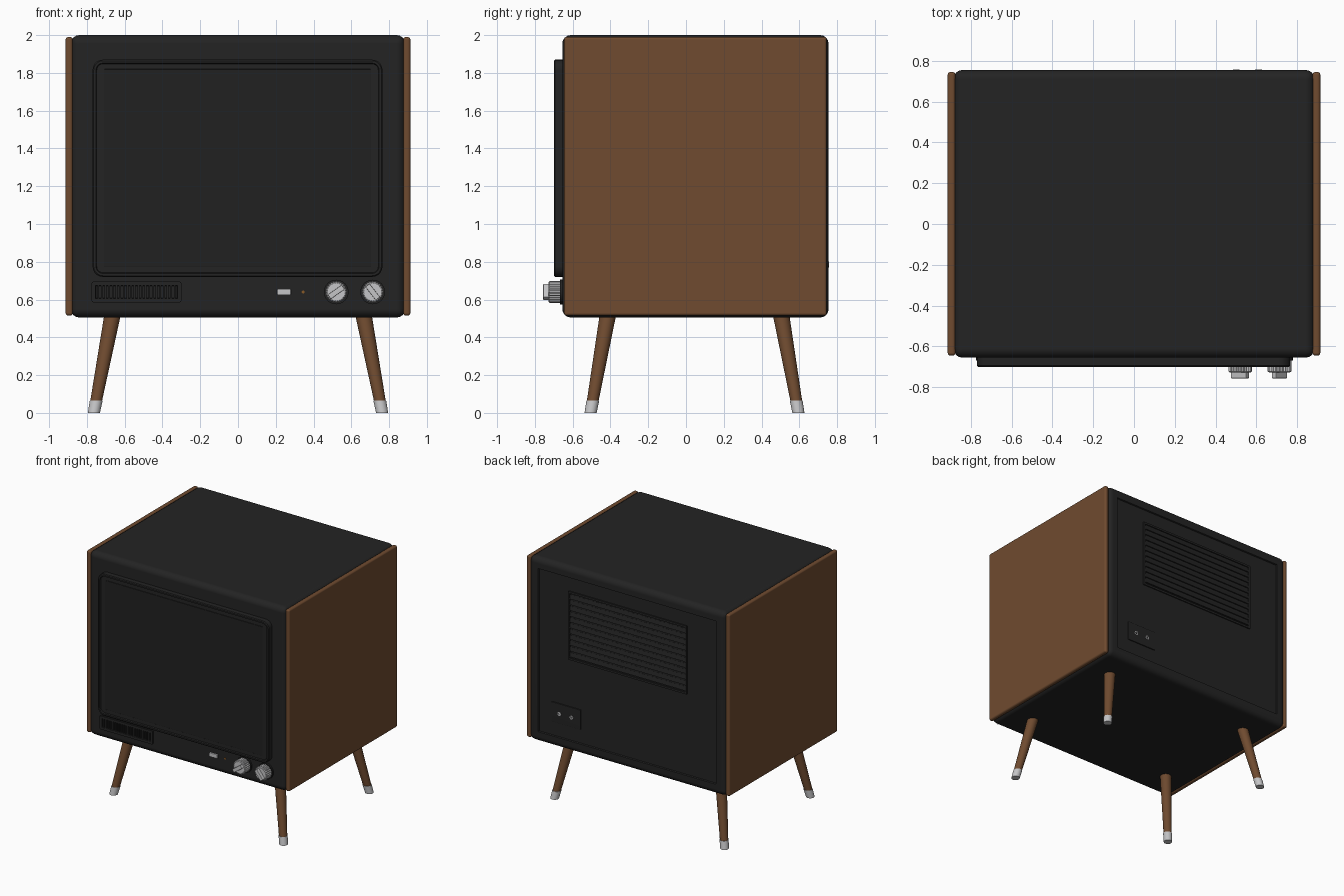
import bpy, bmesh
from math import sin, cos, pi, radians
from mathutils import Vector, Matrix

if "Cube" in bpy.data.objects:
    bpy.data.objects.remove(bpy.data.objects["Cube"])


def material(name, r, g, b):
    m = bpy.data.materials.new(name)
    m.use_nodes = True
    m.diffuse_color = (r, g, b, 1)
    m.node_tree.nodes["Principled BSDF"].inputs["Base Color"].default_value = (r, g, b, 1)
    return m


BLACK = material("black plastic", .017, .017, .017)
GLASS = material("dark glass", .015, .015, .015)
WOOD = material("walnut wood", .16, .07, .029)
SILVER = material("silver metal", .56, .56, .57)
AMBER = material("amber lamp", .25, .1, .02)


def finish(name, bm, mat, smooth=True):
    """Turn a bmesh into a shaded object."""
    mesh = bpy.data.meshes.new(name)
    bm.to_mesh(mesh)
    bm.free()
    mesh.materials.append(mat)
    ob = bpy.data.objects.new(name, mesh)
    bpy.context.collection.objects.link(ob)
    if smooth:
        bpy.ops.object.select_all(action='DESELECT')
        ob.select_set(True)
        bpy.context.view_layer.objects.active = ob
        bpy.ops.object.shade_smooth_by_angle(angle=radians(32))
        ob.modifiers.new("even shading", 'WEIGHTED_NORMAL').keep_sharp = True
    return ob


def box_mesh(lo, hi, bevel=0, segments=2):
    bm = bmesh.new()
    bmesh.ops.create_cube(bm, size=1)
    for v in bm.verts:
        v.co = Vector([(a + b) / 2 + c * (b - a) for a, b, c in zip(lo, hi, v.co)])
    if bevel:
        bmesh.ops.bevel(bm, geom=bm.edges[:], offset=bevel, segments=segments,
                        profile=.5, affect='EDGES')
    bm.normal_update()
    return bm


def box(name, lo, hi, mat, bevel=0, segments=2):
    return finish(name, box_mesh(lo, hi, bevel, segments), mat, bevel > 0)


def rounded_rect(x0, x1, z0, z1, r, n=5):
    pts = []
    corners = [(x1 - r, z1 - r), (x0 + r, z1 - r), (x0 + r, z0 + r), (x1 - r, z0 + r)]
    for q, (cx, cz) in enumerate(corners):
        for i in range(n + 1):
            a = (q + i / n) * pi / 2
            pts.append((cx + r * cos(a), cz + r * sin(a)))
    return pts


def ring(x, z, r, n=24, flute=0):
    return [(x + (r - flute * (i % 2)) * cos(2 * pi * i / n),
             z + (r - flute * (i % 2)) * sin(2 * pi * i / n)) for i in range(n)]


def prism(name, outline, y_back, y_front, mat, steps=()):
    """Extrude an (x, z) outline forwards; steps are (inset, y shift) on its front."""
    bm = bmesh.new()
    face = bm.faces.new([bm.verts.new((x, y_back, z)) for x, z in outline])
    bmesh.ops.extrude_face_region(bm, geom=[face], use_keep_orig=True)
    for v in face.verts:
        v.co.y = y_front
    bmesh.ops.recalc_face_normals(bm, faces=bm.faces[:])
    for inset, shift in steps:
        bm.normal_update()
        if inset:
            bmesh.ops.inset_region(bm, faces=[face], thickness=inset, use_even_offset=True)
        bmesh.ops.translate(bm, verts=face.verts[:], vec=(0, shift, 0))
    return finish(name, bm, mat)


# Cabinet with a sunken back panel
bm = box_mesh((-.885, -.655, .505), (.885, .755, 2), .045, 4)
back = max(bm.faces, key=lambda f: f.normal.y * f.calc_area())
for inset, shift in ((.04, 0), (.004, -.01)):
    bmesh.ops.inset_region(bm, faces=[back], thickness=inset, use_even_offset=True)
    bmesh.ops.translate(bm, verts=back.verts[:], vec=(0, shift, 0))
    bm.normal_update()
finish("cabinet", bm, BLACK)

# Wooden side panels
for side, s in (("left", 1), ("right", -1)):
    xs = sorted((s * .875, s * .913))
    box(side + "_side_panel", (xs[0], -.645, .515), (xs[1], .745, 1.99), WOOD, .014, 3)

# Screen surround and screen
prism("screen_surround", rounded_rect(-.77, .765, .72, 1.87, .055), -.645, -.694, BLACK,
      ((.006, -.006), (.012, 0), (.004, .01)))
box("screen", (-.71, -.695, .772), (.705, -.688, 1.82), GLASS, .004)

# Speaker grille with upright slats
prism("speaker_frame", rounded_rect(-.775, -.3, .585, .695, .008, 2), -.65, -.668, BLACK,
      ((.02, 0), (.002, .01)))
for i in range(22):
    x = -.74 + i * .0193
    box("speaker_slat", (x - .005, -.667, .603), (x + .005, -.656, .677), BLACK)

# Power button and lamp
box("power_button", (.207, -.668, .624), (.28, -.65, .656), SILVER, .004)
prism("power_lamp", ring(.345, .64, .008, 12), -.65, -.66, AMBER)

# Fluted control knobs with grip bars
for label, x, angle in (("tuning", .52, 35), ("volume", .713, -52)):
    prism(label + "_knob_base", ring(x, .64, .065, 32), -.65, -.668, BLACK)
    prism(label + "_knob", ring(x, .64, .058, 48, .005), -.666, -.722, SILVER, ((.006, -.006),))
    bm = box_mesh((-.045, -.756, -.014), (.045, -.72, .014), .003)
    bmesh.ops.rotate(bm, verts=bm.verts[:], matrix=Matrix.Rotation(radians(-angle), 3, 'Y'))
    bmesh.ops.translate(bm, verts=bm.verts[:], vec=(x, 0, .64))
    finish(label + "_knob_grip", bm, SILVER)

# Back vent: frame rails and sloping louvres
for z in (1.255, 1.795):
    box("vent_rail", (-.53, .735, z - .008), (.53, .754, z + .008), BLACK)
for x in (-.525, .525):
    box("vent_post", (x - .008, .735, 1.25), (x + .008, .754, 1.8), BLACK)
for i in range(11):
    z = 1.29 + i * .047
    bm = box_mesh((-.52, .735, z - .016), (.52, .754, z + .016))
    for v in bm.verts:
        if v.co.y > .75 and v.co.z > z:
            v.co.y = .746
    finish("vent_louvre", bm, BLACK, False)

# Rear socket plate
box("socket_plate", (.42, .735, .705), (.685, .753, .865), BLACK, .004)
for x in (.5, .61):
    prism("socket", ring(x, .785, .016, 16), .75, .757, SILVER, ((.007, 0), (.001, -.004)))


def leg_section(name, sx, sy, z0, z1, r0, r1, mat, bevel=0):
    """A slice of a splayed, tapered leg."""
    bm = bmesh.new()
    bmesh.ops.create_cone(bm, cap_ends=True, segments=24, radius1=r0, radius2=r1, depth=1)
    if bevel:
        rim = [e for e in bm.edges if all(v.co.z < 0 for v in e.verts)]
        bmesh.ops.bevel(bm, geom=rim, offset=bevel, segments=2, profile=.5, affect='EDGES')
    for v in bm.verts:
        z = z0 + (v.co.z + .5) * (z1 - z0)
        t = z / .51
        v.co = Vector((v.co.x + sx * (.763 - .097 * t), v.co.y + .045 + sy * (.55 - .09 * t), z))
    finish(name, bm, mat)


# Splayed legs with metal feet
for sx, side in ((1, "left"), (-1, "right")):
    for sy, end in ((-1, "front"), (1, "back")):
        name = end + "_" + side
        leg_section(name + "_leg", sx, sy, .06, .53, .031, .044, WOOD)
        leg_section(name + "_foot", sx, sy, 0, .065, .032, .034, SILVER, .006)
